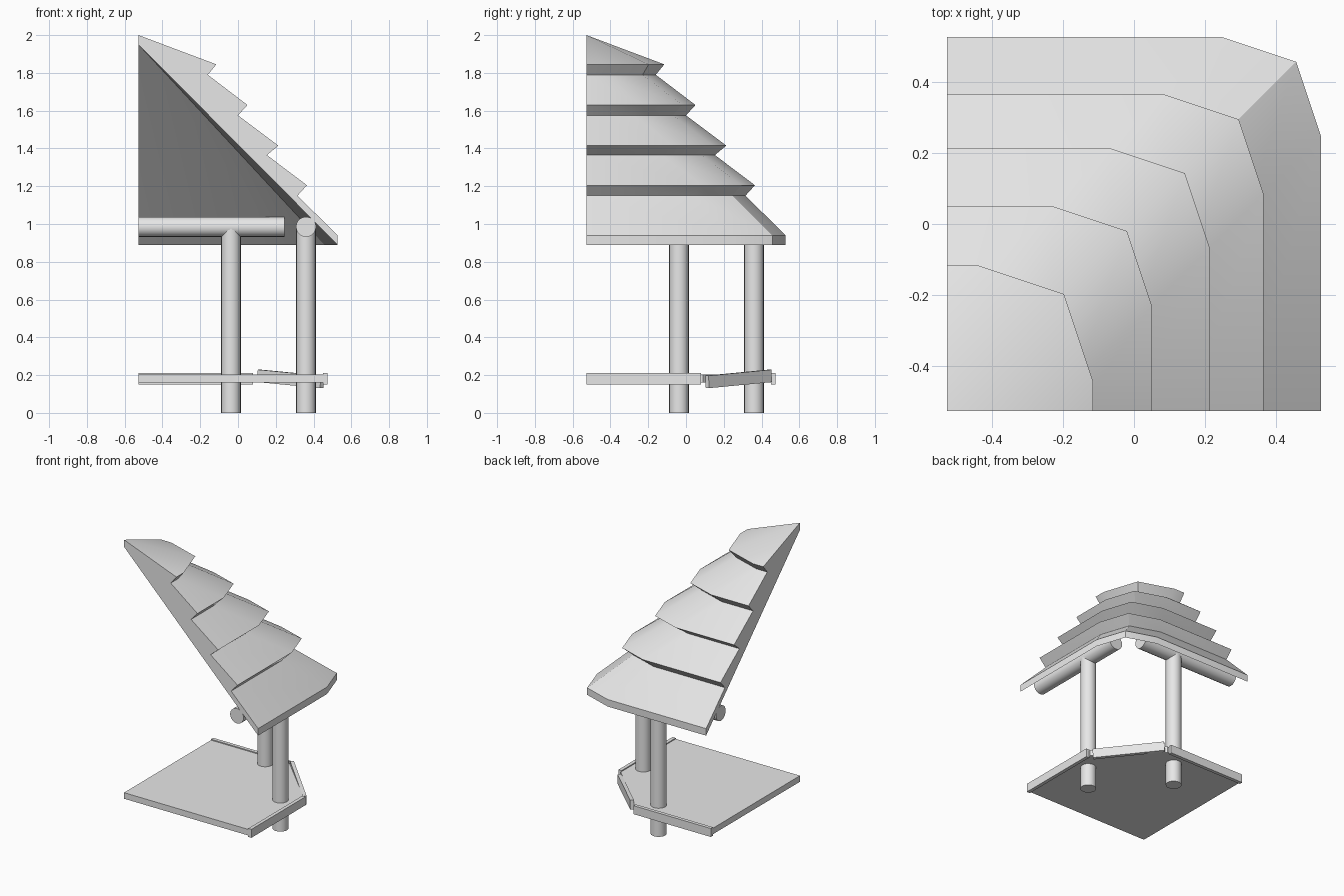
import bpy, bmesh, math
from mathutils import Vector

if "Cube" in bpy.data.objects:
    bpy.data.objects.remove(bpy.data.objects["Cube"], do_unlink=True)

C = -0.527          # x and y of the corner where the two open cut sides meet

grey = bpy.data.materials.new("light_grey")
grey.use_nodes = True
grey.diffuse_color = (0.8, 0.8, 0.8, 1)
grey.node_tree.nodes["Principled BSDF"].inputs["Base Color"].default_value = (0.8, 0.8, 0.8, 1)


def finish(bm, name):
    bmesh.ops.recalc_face_normals(bm, faces=bm.faces)
    me = bpy.data.meshes.new(name)
    bm.to_mesh(me)
    bm.free()
    me.materials.append(grey)
    me.shade_smooth()
    me.set_sharp_from_angle(angle=math.radians(30))
    ob = bpy.data.objects.new(name, me)
    bpy.context.scene.collection.objects.link(ob)
    return ob


def pole(name, a, b, radius):
    a, b = Vector(a), Vector(b)
    bm = bmesh.new()
    bmesh.ops.create_cone(bm, cap_ends=True, segments=20, radius1=radius,
                          radius2=radius, depth=(b - a).length)
    ob = finish(bm, name)
    ob.location = (a + b) / 2
    ob.rotation_euler = (b - a).to_track_quat('Z', 'Y').to_euler()


def board(name, a, b, thick, height):
    a, b = Vector(a), Vector(b)
    bm = bmesh.new()
    bmesh.ops.create_cube(bm, size=1)
    bmesh.ops.scale(bm, vec=((b - a).length, thick, height), verts=bm.verts)
    ob = finish(bm, name)
    ob.location = (a + b) / 2
    ob.rotation_euler = (b - a).to_track_quat('X', 'Z').to_euler()


def swap(p):
    return (p[1], p[0], p[2])


# Roof: stepped tiers around a quarter turn, with a blunt corner
profile = [(0.412, 1.845), (0.367, 1.79), (0.577, 1.63), (0.527, 1.575),
           (0.740, 1.415), (0.680, 1.365), (0.892, 1.205), (0.842, 1.15),
           (1.054, 0.94), (1.054, 0.89)]
bm = bmesh.new()
rings = []
for i, (r, z) in enumerate(profile):
    bevel = 0.33 if i == 0 else 0.28
    k = r - bevel / 4
    plan = [(r, 0), (r, r - bevel), (k, k), (r - bevel, r), (0, r)]
    rings.append([bm.verts.new((C + u, C + v, z)) for u, v in plan])
peak = bm.verts.new((C, C, 2.0))
under_peak = bm.verts.new((C, C, 1.95))
for j in range(4):
    bm.faces.new((peak, rings[0][j], rings[0][j + 1]))
    bm.faces.new((under_peak, rings[-1][j + 1], rings[-1][j]))
    for lower, upper in zip(rings[1:], rings):
        bm.faces.new((upper[j], lower[j], lower[j + 1], upper[j + 1]))
for j in (0, 4):
    bm.faces.new([peak] + [ring[j] for ring in rings] + [under_peak])
finish(bm, "roof")

# Posts and the round beams they carry
for side, f in (("left", tuple), ("back", swap)):
    pole(side + "_post", f((0.36, -0.037, 0)), f((0.36, -0.037, 0.98)), 0.052)
    pole(side + "_beam", f((0.36, C, 0.985)), f((0.36, 0.245, 0.985)), 0.053)
    # Edge rail along the deck
    board(side + "_rail", f((0.462, C, 0.18)), f((0.462, 0.08, 0.18)), 0.025, 0.06)

# Tilted board across the deck corner
board("corner_rail", (0.445, 0.112, 0.164), (0.112, 0.445, 0.196), 0.025, 0.066)

# Deck slab with the corner cut off
bm = bmesh.new()
outline = [(C, C), (0.45, C), (0.45, 0.09), (0.09, 0.45), (C, 0.45)]
base = bm.faces.new([bm.verts.new((x, y, 0.16)) for x, y in outline])
top = bmesh.ops.extrude_face_region(bm, geom=[base])
bmesh.ops.translate(bm, vec=(0, 0, 0.043),
                    verts=[g for g in top["geom"] if isinstance(g, bmesh.types.BMVert)])
if len(bm.faces) < 7:
    bm.faces.new([v for v in bm.verts if v.co.z < 0.17])
finish(bm, "deck")
